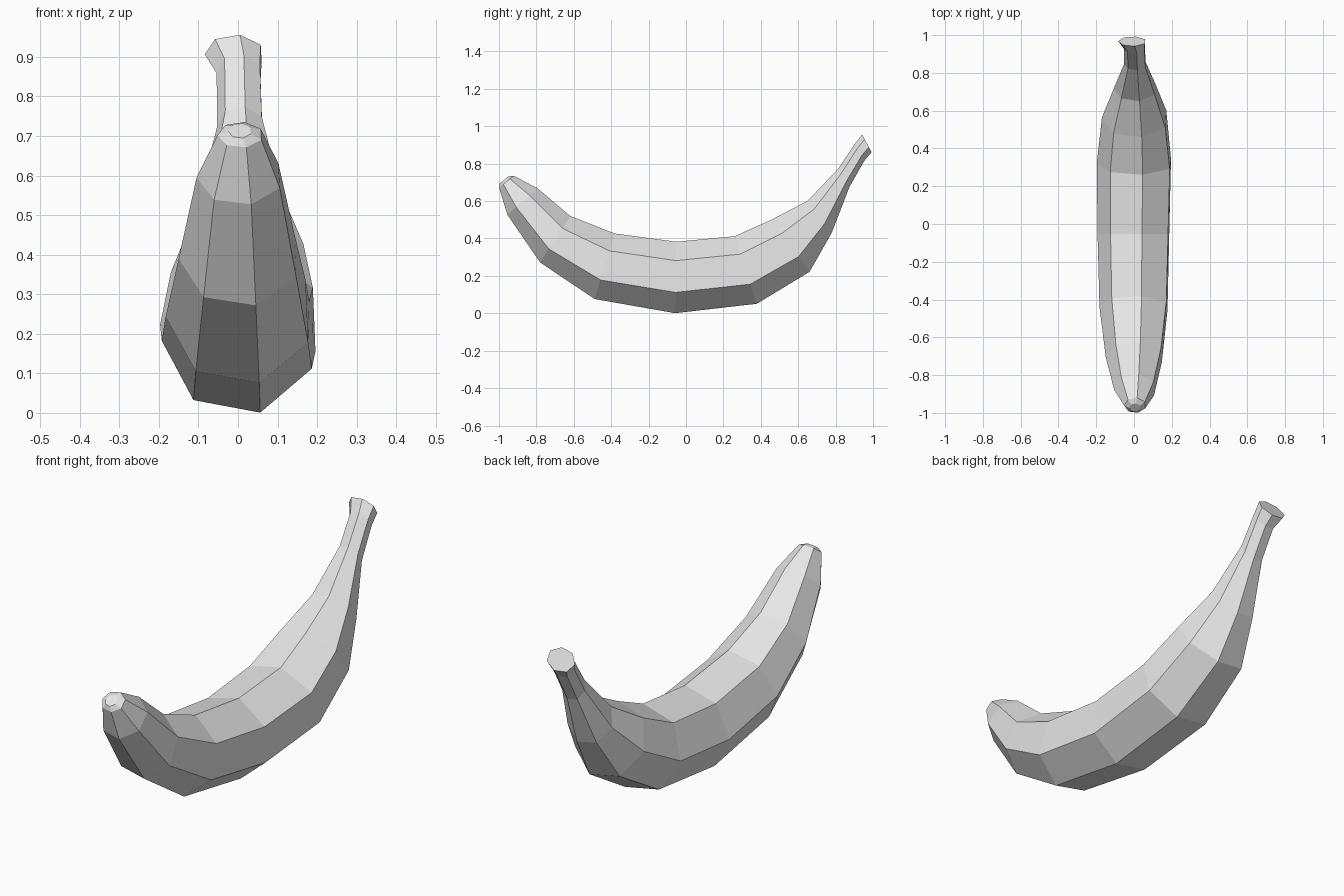
import bpy
import bmesh
from math import sin, cos, pi, radians

cube = bpy.data.objects.get("Cube")
if cube:
    bpy.data.objects.remove(cube, do_unlink=True)

SIDES = 7
START = radians(-75)

# Cross-sections from blossom tip to stem end:
# centre x, y, z, half height, half width, lean in degrees
sections = [
    (0.005, -0.973, 0.713, 0.03, 0.03, 51),
    (0.006, -0.96, 0.703, 0.052, 0.058, 51),
    (0.005, -0.875, 0.597, 0.11, 0.11, 49),
    (0.005, -0.70, 0.395, 0.152, 0.155, 33),
    (0.005, -0.435, 0.25, 0.188, 0.188, 17),
    (0.005, -0.055, 0.19, 0.196, 0.198, 1),
    (0.008, 0.32, 0.23, 0.195, 0.205, -18),
    (0.008, 0.56, 0.36, 0.177, 0.178, -36),
    (0.008, 0.715, 0.515, 0.11, 0.115, -37),
    (0.007, 0.845, 0.725, 0.059, 0.06, -31),
    (0.004, 0.928, 0.86, 0.053, 0.058, -30),
    (-0.009, 0.967, 0.908, 0.055, 0.075, -28),
]

# Plain peel colour
peel = bpy.data.materials.new("pale_grey_peel")
peel.use_nodes = True
colour = (0.8, 0.8, 0.8, 1)
peel.diffuse_color = colour
peel.node_tree.nodes["Principled BSDF"].inputs["Base Color"].default_value = colour

# Loft the curved, seven-sided fruit through its cross-sections
bm = bmesh.new()
rings = []
for cx, cy, cz, height, width, lean in sections:
    t = radians(lean)
    ring = []
    for i in range(SIDES):
        a = START + 2 * pi * i / SIDES
        up = height * sin(a)
        ring.append(bm.verts.new((cx + width * cos(a), cy + up * sin(t), cz + up * cos(t))))
    rings.append(ring)

for lower, upper in zip(rings, rings[1:]):
    for i in range(SIDES):
        j = (i + 1) % SIDES
        bm.faces.new((lower[i], lower[j], upper[j], upper[i]))

# Closed blossom tip and cut stem end
bm.faces.new(rings[0])
bm.faces.new(rings[-1])
bmesh.ops.recalc_face_normals(bm, faces=bm.faces)

mesh = bpy.data.meshes.new("banana")
bm.to_mesh(mesh)
bm.free()
mesh.materials.append(peel)
banana = bpy.data.objects.new("banana", mesh)
bpy.context.collection.objects.link(banana)
